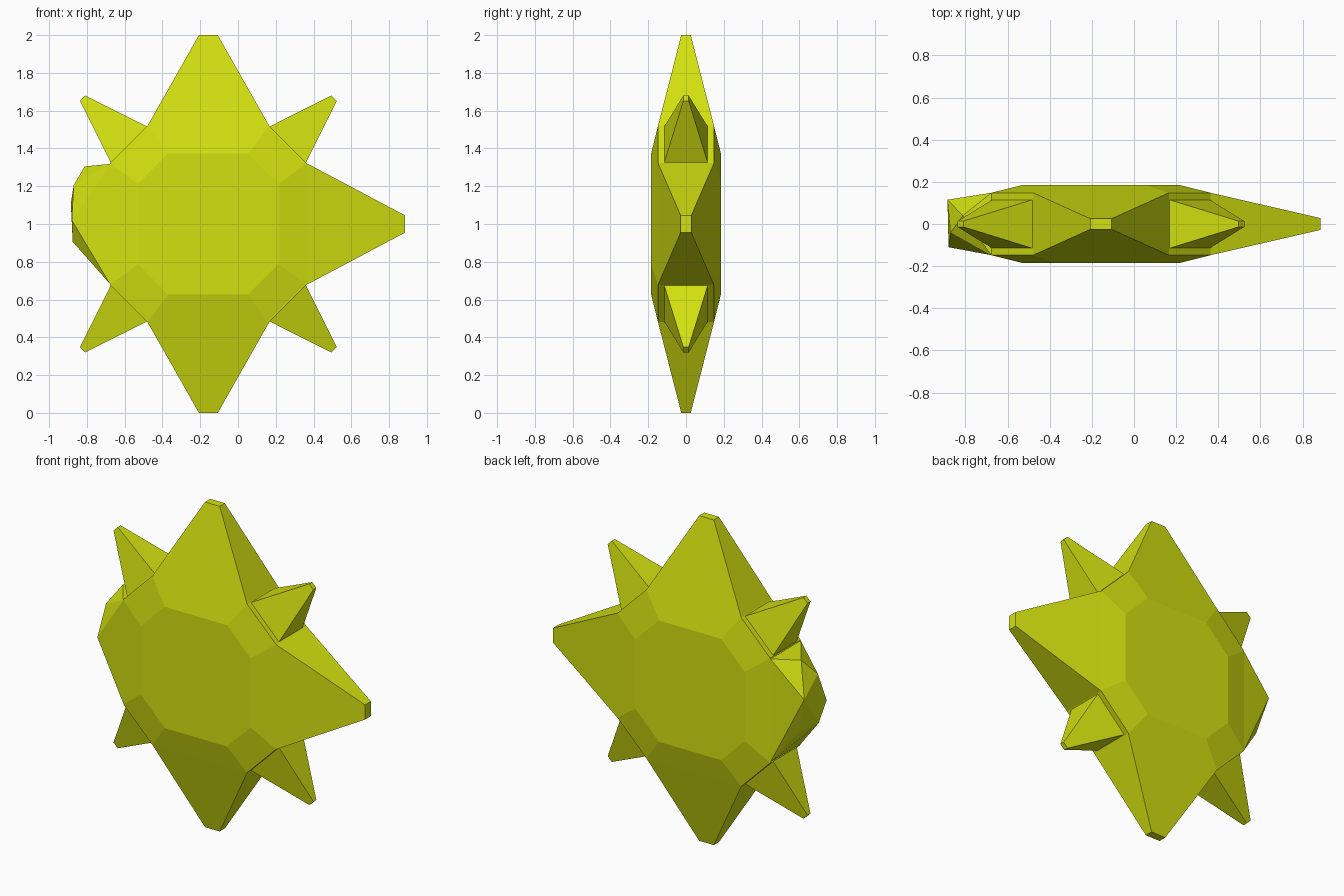
import bpy
import bmesh
from mathutils import Vector

cube = bpy.data.objects.get("Cube")
if cube:
    bpy.data.objects.remove(cube, do_unlink=True)

# Single flat colour
lime = bpy.data.materials.new("lime_yellow")
lime.use_nodes = True
LIME = (0.65, 0.75, 0.005, 1)
lime.diffuse_color = LIME
lime.node_tree.nodes["Principled BSDF"].inputs["Base Color"].default_value = LIME

MID = Vector((-0.157, 0, 1))  # centre of the star body
SIGNS = (-1, 1)


def hull(name, points, open_dirs):
    """Flat-shaded convex solid, left open on the sides that join other parts."""
    bm = bmesh.new()
    for p in points:
        bm.verts.new(MID + Vector(p))
    bmesh.ops.convex_hull(bm, input=bm.verts)
    bmesh.ops.recalc_face_normals(bm, faces=bm.faces)
    gone = [f for f in bm.faces
            if any(f.normal.dot(Vector(d).normalized()) > 0.995 for d in open_dirs)]
    bmesh.ops.delete(bm, geom=gone, context='FACES')
    bmesh.ops.dissolve_limit(bm, angle_limit=0.02, verts=bm.verts, edges=bm.edges)
    mesh = bpy.data.meshes.new(name)
    bm.to_mesh(mesh)
    bm.free()
    mesh.materials.append(lime)
    obj = bpy.data.objects.new(name, mesh)
    bpy.context.collection.objects.link(obj)
    return obj


def ring(a, b, y):
    """Octagon corners, mirrored over every axis."""
    return [(sx * u, sy * y, sz * v) for u, v in ((a, b), (b, a))
            for sx in SIGNS for sy in SIGNS for sz in SIGNS]


# Body: flat octagon with bevelled rims
hull("star_body", ring(0.212, 0.373, 0.185) + ring(0.322, 0.52, 0.148),
     [(1, 0, 0), (-1, 0, 0), (0, 0, 1), (0, 0, -1)])


def spike(name, direction, base, tip):
    """Tapered spike; base and tip are (distance, half width, half depth)."""
    d = Vector(direction).normalized()
    side = Vector((d.z, 0, -d.x))
    points = [d * dist + side * s * w + Vector((0, t * depth, 0))
              for dist, w, depth in (base, tip) for s in SIGNS for t in SIGNS]
    hull(name, points, [-d])


# Three large spikes
BASE = (0.52, 0.322, 0.148)
spike("top_spike", (0, 0, 1), BASE, (1.0, 0.05, 0.025))
spike("bottom_spike", (0, 0, -1), BASE, (1.0, 0.05, 0.025))
spike("left_spike", (1, 0, 0), BASE, (1.042, 0.045, 0.028))

# Four small diagonal spikes
for sx, side in ((1, "left"), (-1, "right")):
    for sz, level in ((1, "upper"), (-1, "lower")):
        spike(f"{level}_{side}_small_spike", (sx, 0, sz),
              (0.595, 0.135, 0.115), (0.942, 0.02, 0.014))

# Broken-off stump on the remaining side
stump = [(-0.52, sy * 0.148, sz * 0.318) for sy in SIGNS for sz in SIGNS]
stump += [(-0.655, 0.04, 0.305), (-0.728, 0.115, 0.11), (-0.713, -0.04, 0.205),
          (-0.723, -0.11, 0.02), (-0.718, -0.04, -0.095), (-0.66, 0.085, -0.13)]
hull("broken_stump", stump, [(1, 0, 0)])
